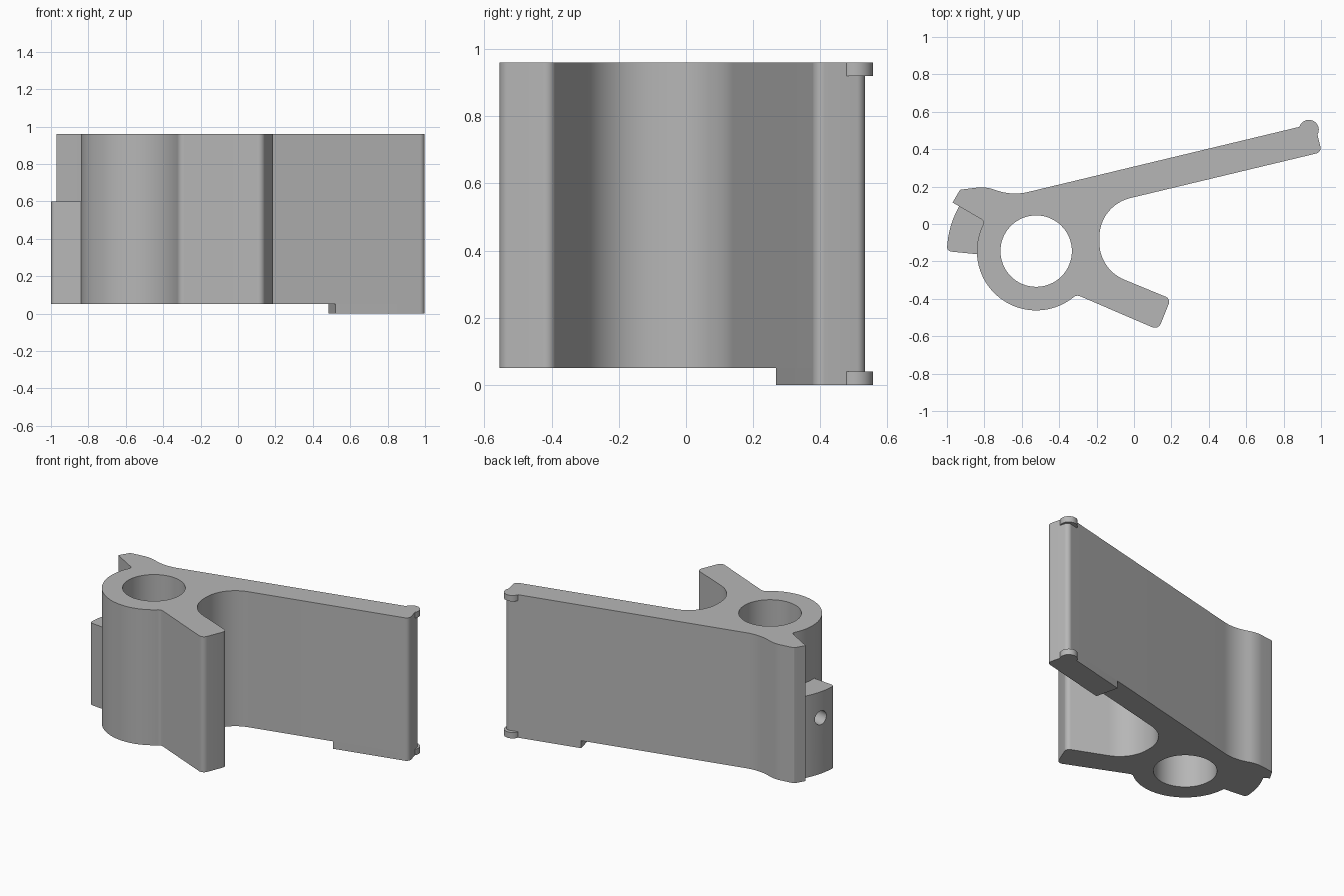
import bpy, bmesh, math
from mathutils import Vector, Matrix

cube = bpy.data.objects.get("Cube")
if cube:
    bpy.data.objects.remove(cube, do_unlink=True)

grey = bpy.data.materials.new("plain_grey")
grey.use_nodes = True
grey.diffuse_color = (0.47, 0.47, 0.47, 1)
grey.node_tree.nodes["Principled BSDF"].inputs["Base Color"].default_value = grey.diffuse_color

HUB = Vector((-0.523, -0.145))
BASE, TOP = 0.05, 0.96


def arc(centre, radius, start, end, steps):
    """Points along an arc, angles in degrees."""
    angles = [math.radians(start + (end - start) * i / steps) for i in range(steps + 1)]
    return [(centre[0] + radius * math.cos(a), centre[1] + radius * math.sin(a), 0) for a in angles]


def rounded(corners, steps=12):
    """Turn (x, y, fillet radius) corners into a smooth outline."""
    outline = []
    for i, (x, y, r) in enumerate(corners):
        p = Vector((x, y))
        if r == 0:
            outline.append(p)
            continue
        u = (Vector(corners[i - 1][:2]) - p).normalized()
        v = (Vector(corners[(i + 1) % len(corners)][:2]) - p).normalized()
        half = u.angle(v) / 2
        centre = p + (u + v).normalized() * r / math.sin(half)
        reach = r / math.tan(half)
        a, b = p + u * reach - centre, p + v * reach - centre
        first = math.atan2(a.y, a.x)
        sweep = (math.atan2(b.y, b.x) - first + math.pi) % math.tau - math.pi
        for k in range(steps + 1):
            t = first + sweep * k / steps
            outline.append(centre + r * Vector((math.cos(t), math.sin(t))))
    return outline


def finish(name, bm):
    bmesh.ops.recalc_face_normals(bm, faces=bm.faces)
    mesh = bpy.data.meshes.new(name)
    bm.to_mesh(mesh)
    bm.free()
    mesh.materials.append(grey)
    obj = bpy.data.objects.new(name, mesh)
    bpy.context.collection.objects.link(obj)
    return obj


def prism(name, corners, low, high):
    bm = bmesh.new()
    face = bm.faces.new([bm.verts.new((p.x, p.y, low)) for p in rounded(corners)])
    new = bmesh.ops.extrude_face_region(bm, geom=[face])["geom"]
    bmesh.ops.translate(bm, vec=(0, 0, high - low),
                        verts=[g for g in new if isinstance(g, bmesh.types.BMVert)])
    return finish(name, bm)


def drill(target, radius, depth, matrix):
    """Cut a round hole, then discard the cutter."""
    bm = bmesh.new()
    bmesh.ops.create_cone(bm, cap_ends=True, segments=64, radius1=radius,
                          radius2=radius, depth=depth, matrix=matrix)
    cutter = finish("hole_cutter", bm)
    cutter.hide_render = True
    cut = target.modifiers.new("hole", 'BOOLEAN')
    cut.operation = 'DIFFERENCE'
    cut.solver = 'EXACT'
    cut.object = cutter
    bpy.context.view_layer.objects.active = target
    bpy.ops.object.modifier_apply(modifier=cut.name)
    bpy.data.objects.remove(cutter, do_unlink=True)


# Main extrusion: long arm, hooked finger, hub and short leg in one outline
arm_end = [(1.004, 0.384, 0.03), (0.966, 0.539, 0.03)]
pocket_top = (-0.185, 0.099, 0.214)
finger = [(-0.65, 0.151, 0.3), (-0.795, 0.2, 0.2), (-0.93, 0.183, 0.01),
          (-0.97, 0.115, 0), (-0.797, 0.014, 0.021)]
leg = [(-0.307, -0.378, 0.035), (0.13, -0.566, 0.035), (0.197, -0.4, 0.03)]
pocket_bottom = (-0.185, -0.243, 0.214)
body = prism("bracket_body",
             [pocket_top] + arm_end + finger + arc(HUB, 0.317, 154, 308, 48)
             + leg + [pocket_bottom], BASE, TOP)
drill(body, 0.191, 2, Matrix.Translation((HUB.x, HUB.y, 0.5)))

# Foot under the outer part of the arm
foot = prism("arm_foot", [(0.52, 0.268, 0)] + arm_end + [(0.483, 0.423, 0)], 0, BASE)

# Round nubs at the top and bottom of the arm tip
nubs = [prism(name, arc((0.935, 0.504), 0.053, 0, 350, 35), low, low + 0.04)
        for name, low in (("lower_nub", 0), ("upper_nub", TOP - 0.04))]

# Side tab on the hub with a drilled radial hole
tab = prism("side_tab",
            arc(HUB, 0.3, 183.5, 148, 8) + arc(HUB, 0.476, 148, 176, 16)
            + [(-1.003, -0.145, 0.025)], BASE, 0.6)
angle = math.radians(165.5)
outward = Vector((math.cos(angle), math.sin(angle), 0))
spot = Vector((HUB.x, HUB.y, 0.425)) + outward * 0.475
drill(tab, 0.046, 0.3,
      Matrix.Translation(spot) @ outward.to_track_quat('Z', 'Y').to_matrix().to_4x4())

# Smooth the rounded walls, keep the edges crisp
bpy.ops.object.select_all(action='DESELECT')
for obj in [body, foot, tab] + nubs:
    obj.select_set(True)
bpy.context.view_layer.objects.active = body
bpy.ops.object.shade_smooth_by_angle(angle=math.radians(25))
